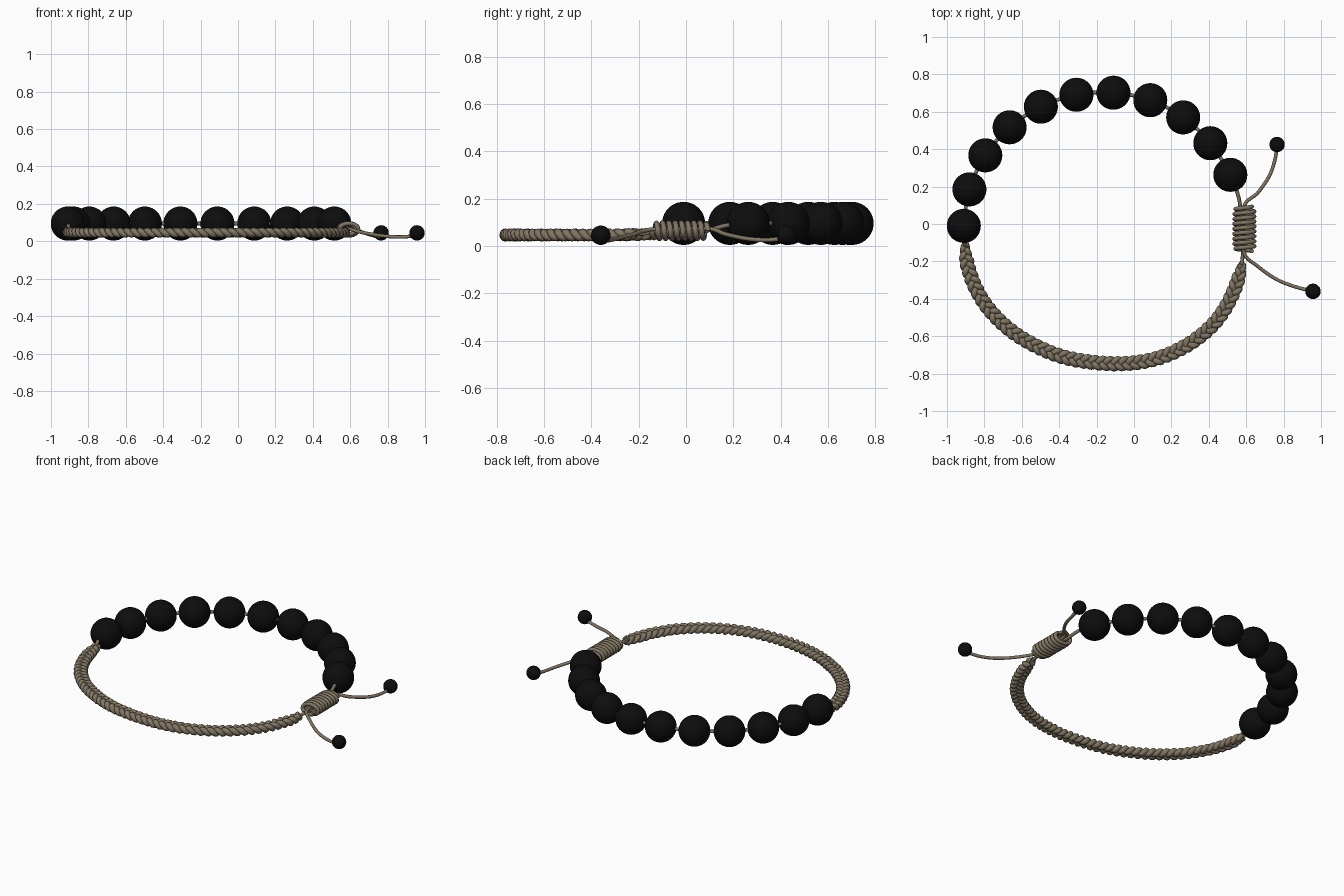
import bpy
import math
from mathutils import Vector

if "Cube" in bpy.data.objects:
    bpy.data.objects.remove(bpy.data.objects["Cube"])


def material(name, rgb):
    m = bpy.data.materials.new(name)
    m.diffuse_color = (*rgb, 1)
    m.use_nodes = True
    m.node_tree.nodes["Principled BSDF"].inputs["Base Color"].default_value = m.diffuse_color
    return m


CORD = material("taupe cord", (0.22, 0.18, 0.125))
BLACK = material("matte black", (0.004, 0.004, 0.004))


def smooth_path(pts, steps=24):
    """Catmull-Rom path, resampled evenly by length."""
    p = [Vector(q) for q in pts]
    p = [2 * p[0] - p[1]] + p + [2 * p[-1] - p[-2]]
    raw = []
    for a, b, c, d in zip(p, p[1:], p[2:], p[3:]):
        for i in range(steps):
            t = i / steps
            raw.append(0.5 * (2 * b + (c - a) * t + (2 * a - 5 * b + 4 * c - d) * t * t
                              + (3 * b - a - 3 * c + d) * t ** 3))
    raw.append(p[-2])
    dist = [0]
    for a, b in zip(raw, raw[1:]):
        dist.append(dist[-1] + (b - a).length)

    def at(s):
        s = min(max(s, 0), dist[-1])
        for i in range(len(raw) - 1):
            if s <= dist[i + 1]:
                return raw[i].lerp(raw[i + 1], (s - dist[i]) / (dist[i + 1] - dist[i]))
        return raw[-1]
    return at, dist[-1]


def tube(name, pts, radius, res=3):
    """Round cord along a list of points."""
    cu = bpy.data.curves.new(name, 'CURVE')
    cu.dimensions = '3D'
    cu.bevel_depth = radius
    cu.bevel_resolution = res
    cu.use_fill_caps = True
    sp = cu.splines.new('POLY')
    sp.points.add(len(pts) - 1)
    for pt, co in zip(sp.points, pts):
        pt.co = (*co, 1)
    cu.materials.append(CORD)
    ob = bpy.data.objects.new(name, cu)
    bpy.context.collection.objects.link(ob)
    bpy.ops.object.select_all(action='DESELECT')
    ob.select_set(True)
    bpy.context.view_layer.objects.active = ob
    bpy.ops.object.convert(target='MESH')
    bpy.ops.object.shade_smooth_by_angle(angle=math.radians(50))


def curve_cord(name, pts, radius, count=24):
    at, length = smooth_path(pts)
    tube(name, [at(length * i / count) for i in range(count + 1)], radius)


def bead(name, loc, radius):
    bpy.ops.mesh.primitive_uv_sphere_add(segments=40, ring_count=20, radius=radius, location=loc)
    ob = bpy.context.object
    ob.name = name
    ob.data.materials.append(BLACK)
    bpy.ops.object.shade_smooth()


# Large beads and the cord strung through them
BEADS = [(-0.91, -0.01), (-0.88, 0.185), (-0.795, 0.367), (-0.665, 0.517), (-0.498, 0.627),
         (-0.308, 0.691), (-0.11, 0.702), (0.087, 0.662), (0.263, 0.57), (0.408, 0.432),
         (0.515, 0.263)]
for i, (x, y) in enumerate(BEADS):
    bead(f"bead_{i + 1}", (x, y, 0.095), 0.091)
string = [(-0.903, -0.13, 0.05), (-0.907, -0.095, 0.085)]
string += [(x, y, 0.095) for x, y in BEADS]
string += [(0.553, 0.165, 0.085), (0.57, 0.08, 0.065), (0.585, -0.1, 0.06), (0.575, -0.23, 0.048)]
curve_cord("bead_string", string, 0.010, 120)

# Three-strand braid along the front arc
at, length = smooth_path([
    (-0.905, -0.11, 0.052), (-0.89, -0.22, 0.047), (-0.84, -0.355, 0.046), (-0.75, -0.485, 0.046),
    (-0.60, -0.61, 0.046), (-0.38, -0.71, 0.046), (-0.12, -0.747, 0.046), (0.10, -0.725, 0.046),
    (0.28, -0.65, 0.046), (0.42, -0.54, 0.046), (0.51, -0.41, 0.046), (0.565, -0.27, 0.047),
    (0.575, -0.215, 0.05)])
PERIODS = 17
for k in range(3):
    pts = []
    n = PERIODS * 14
    for i in range(n + 1):
        s = length * i / n
        d = (at(s + 0.01) - at(s - 0.01)).normalized()
        side = Vector((d.y, -d.x, 0)).normalized()
        t = 2 * math.pi * (PERIODS * i / n + k / 3)
        taper = min(1, 0.3 + min(i, n - i) / 14)
        pts.append(at(s) + side * 0.025 * taper * math.sin(t)
                   + Vector((0, 0, 0.011 * math.sin(2 * t))))
    tube(f"braid_strand_{k + 1}", pts, 0.0165)

# Wrapped sliding knot
TURNS, PER = 9, 24
coil = []
for i in range(TURNS * PER + 1):
    f = i / (TURNS * PER)
    a = 2 * math.pi * i / PER
    grow = min(1, 0.75 + 2.5 * min(f, 1 - f))
    coil.append((0.59 + 0.053 * grow * math.cos(a), 0.093 - 0.238 * f,
                 0.064 + 0.033 * grow * math.sin(a)))
tube("knot_wrap", coil, 0.0115)

# Loose tails with small end beads
curve_cord("back_tail", [(0.585, -0.05, 0.068), (0.59, 0.10, 0.072), (0.66, 0.165, 0.05),
                         (0.725, 0.26, 0.03), (0.755, 0.35, 0.025), (0.765, 0.425, 0.035)], 0.0095)
curve_cord("front_tail", [(0.585, 0.0, 0.065), (0.588, -0.155, 0.068), (0.66, -0.225, 0.048),
                          (0.76, -0.295, 0.031), (0.86, -0.335, 0.023), (0.955, -0.36, 0.03)], 0.0095)
bead("back_tail_bead", (0.765, 0.425, 0.045), 0.041)
bead("front_tail_bead", (0.957, -0.36, 0.045), 0.041)
